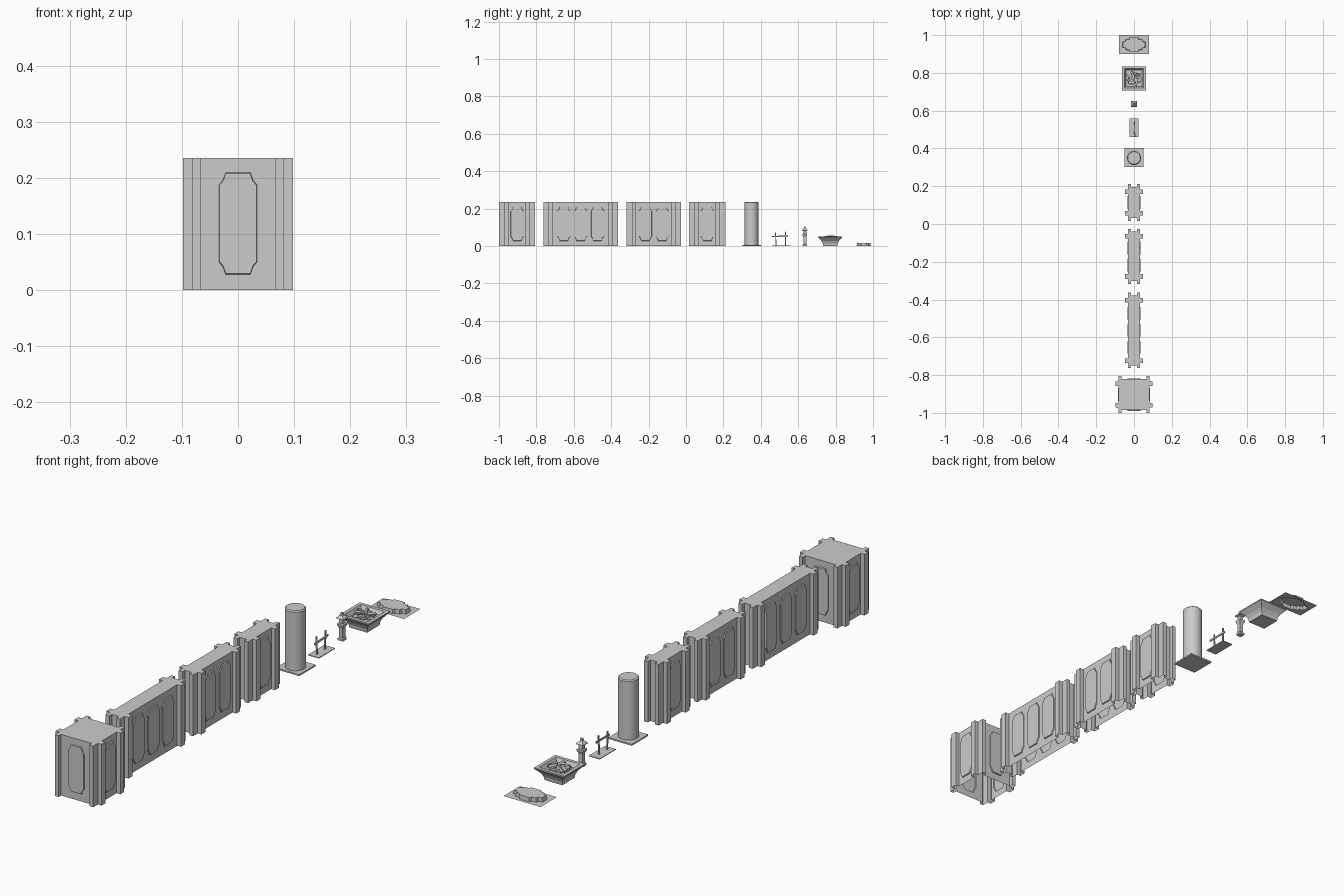
import bpy, bmesh, math, random
from mathutils import Vector, Matrix, Euler

if "Cube" in bpy.data.objects:
    bpy.data.objects.remove(bpy.data.objects["Cube"])

H = 0.236
random.seed(4)


def finish(bm, name, loc=(0, 0, 0), normals=True):
    bmesh.ops.remove_doubles(bm, verts=bm.verts, dist=1e-5)
    if normals:
        bmesh.ops.recalc_face_normals(bm, faces=bm.faces)
    me = bpy.data.meshes.new(name)
    bm.to_mesh(me)
    bm.free()
    ob = bpy.data.objects.new(name, me)
    ob.location = loc
    bpy.context.collection.objects.link(ob)
    return ob


def relief(bm, outer, inners, place, depth, inset):
    """Flat sheet with raised, hollow-backed outlines; place(u, v, d) -> 3D."""
    edges = []

    def loop(pts, d):
        vs = [bm.verts.new(place(u, v, d)) for u, v in pts]
        return vs, [bm.edges.new((vs[i - 1], vs[i])) for i in range(len(vs))]

    edges += loop(outer, 0)[1]
    for pts in inners:
        low, es = loop(pts, 0)
        edges += es
        cu = sum(p[0] for p in pts) / len(pts)
        cv = sum(p[1] for p in pts) / len(pts)
        top = [bm.verts.new(place(cu + (u - cu) * inset, cv + (v - cv) * inset, depth))
               for u, v in pts]
        for i in range(len(pts)):
            bm.faces.new((low[i - 1], low[i], top[i], top[i - 1]))
        bm.faces.new(top)
    n = (place(0, 0, 1) - place(0, 0, 0)).normalized()
    bmesh.ops.triangle_fill(bm, edges=edges, use_beauty=True, normal=n)


def panel(cu):
    """Tall panel outline with notched corners."""
    q = [(0.034, 0.069), (0.027, 0.077), (0.022, 0.091)]
    half = q + [(-u, v) for u, v in reversed(q)]
    return [(cu + u, 0.119 + v) for u, v in half + [(-u, -v) for u, v in half]]


def wall_block(name, y, w, l, side_panels, end_panels=0):
    """Open-bottomed block with cross-shaped corner pilasters."""
    q = [(w, l - .052), (w + .016, l - .052), (w + .016, l - .028), (w, l - .028),
         (w, l), (w - .016, l), (w - .016, l - .015)]
    plan = q + [(-x, v) for x, v in reversed(q)]
    plan = plan + [(-x, -v) for x, v in plan]
    bm = bmesh.new()
    bm.faces.new([bm.verts.new((x, v, H)) for x, v in plan])
    for i, b in enumerate(plan):
        a = plan[i - 1]
        a3, b3 = Vector((*a, 0)), Vector((*b, 0))
        mid, t = (a3 + b3) / 2, (b3 - a3).normalized()
        n = Vector((t.y, -t.x, 0))
        half = (b3 - a3).length / 2
        count = {0: side_panels, 14: side_panels, 7: end_panels, 21: end_panels}.get(i, 0)
        place = lambda u, v, d: mid + t * u + n * d + Vector((0, 0, v))
        rect = [(-half, 0), (half, 0), (half, H), (-half, H)]
        if count:
            relief(bm, rect, [panel((k - (count - 1) / 2) * .09) for k in range(count)],
                   place, .004, .98)
        else:
            bm.faces.new([bm.verts.new(place(u, v, 0)) for u, v in rect])
    return finish(bm, name, (0, y, 0))


def box(bm, size, loc, rot=(0, 0, 0)):
    m = Matrix.Translation(loc) @ Euler(rot).to_matrix().to_4x4() @ Matrix.Diagonal((*size, 1))
    bmesh.ops.create_cube(bm, size=1, matrix=m)


def square_loft(name, rings, loc):
    """Stack of squares (half width, height), closed at both ends."""
    bm = bmesh.new()
    loops = [[bm.verts.new((sx * h, sy * h, z)) for sx, sy in
              ((1, 1), (-1, 1), (-1, -1), (1, -1))] for h, z in rings]
    for a, b in zip(loops, loops[1:]):
        for i in range(4):
            bm.faces.new((a[i - 1], a[i], b[i], b[i - 1]))
    bm.faces.new(loops[0])
    bm.faces.new(loops[-1])
    return finish(bm, name, loc)


# Wall sections, from the square block to the shortest wall
wall_block("square_block", -.903, .082, .097, 1, 1)
wall_block("long_wall", -.563, .031, .2, 3)
wall_block("medium_wall", -.172, .031, .146, 2)
wall_block("short_wall", .114, .031, .097, 1)

# Round column on a plate
bm = bmesh.new()
box(bm, (.1, .1, .006), (0, .352, .003))
finish(bm, "column_base")
bm = bmesh.new()
bmesh.ops.create_cone(bm, cap_ends=True, segments=32, radius1=.037, radius2=.037,
                      depth=H - .006, matrix=Matrix.Translation((0, .35, .006 + (H - .006) / 2)))
rim = [e for e in bm.edges if all(v.co.z > .2 for v in e.verts)]
bmesh.ops.bevel(bm, geom=rim, offset=.004, segments=1, affect='EDGES')
column = finish(bm, "column_shaft")
bpy.context.view_layer.objects.active = column
column.select_set(True)
bpy.ops.object.shade_smooth_by_angle(angle=math.radians(30))

# Small fence: plate, two leaning posts and a rail
bm = bmesh.new()
box(bm, (.046, .098, .003), (0, .51, .0015))
finish(bm, "fence_plate")
bm = bmesh.new()
box(bm, (.005, .005, .07), (0, .48, .037), (.02, 0, 0))
box(bm, (.005, .005, .075), (0, .532, .039), (-.02, .03, 0))
finish(bm, "fence_posts")
bm = bmesh.new()
box(bm, (.004, .086, .007), (.004, .503, .052), (.03, 0, .03))
finish(bm, "fence_rail")

# Stone lantern
square_loft("lantern", [(.011, 0), (.011, .008), (.008, .012), (.008, .048), (.013, .058),
                        (.013, .064), (.008, .066), (.008, .08), (.015, .084), (.014, .088),
                        (.005, .096), (.004, .105)], (0, .635, 0))

# Flared square basin filled with sticks
square_loft("basin", [(.038, 0), (.04, .014), (.047, .028), (.064, .046), (.064, .051),
                      (.051, .051), (.043, .036)], (0, .771, 0))
bm = bmesh.new()
for k in range(14):
    a = k * 2.4
    r = .008 + .024 * math.sqrt(k / 14)
    box(bm, (.032, .01, .01), (r * math.cos(a), .771 + r * math.sin(a), random.uniform(.04, .05)),
        (random.uniform(-.4, .4), random.uniform(-.3, .3), random.uniform(0, 3.1)))
finish(bm, "basin_sticks")

# Flat plate with a raised stepped outline
q = [(.062, .014), (.046, .016), (.044, .027), (.026, .029), (.022, .038)]
half = q + [(-u, v) for u, v in reversed(q)]
bm = bmesh.new()
relief(bm, [(-.079, -.05), (.079, -.05), (.079, .05), (-.079, .05)],
       [half + [(-u, -v) for u, v in half]], lambda u, v, d: Vector((u, v, d)), .016, .96)
finish(bm, "raised_plate", (0, .95, 0))
